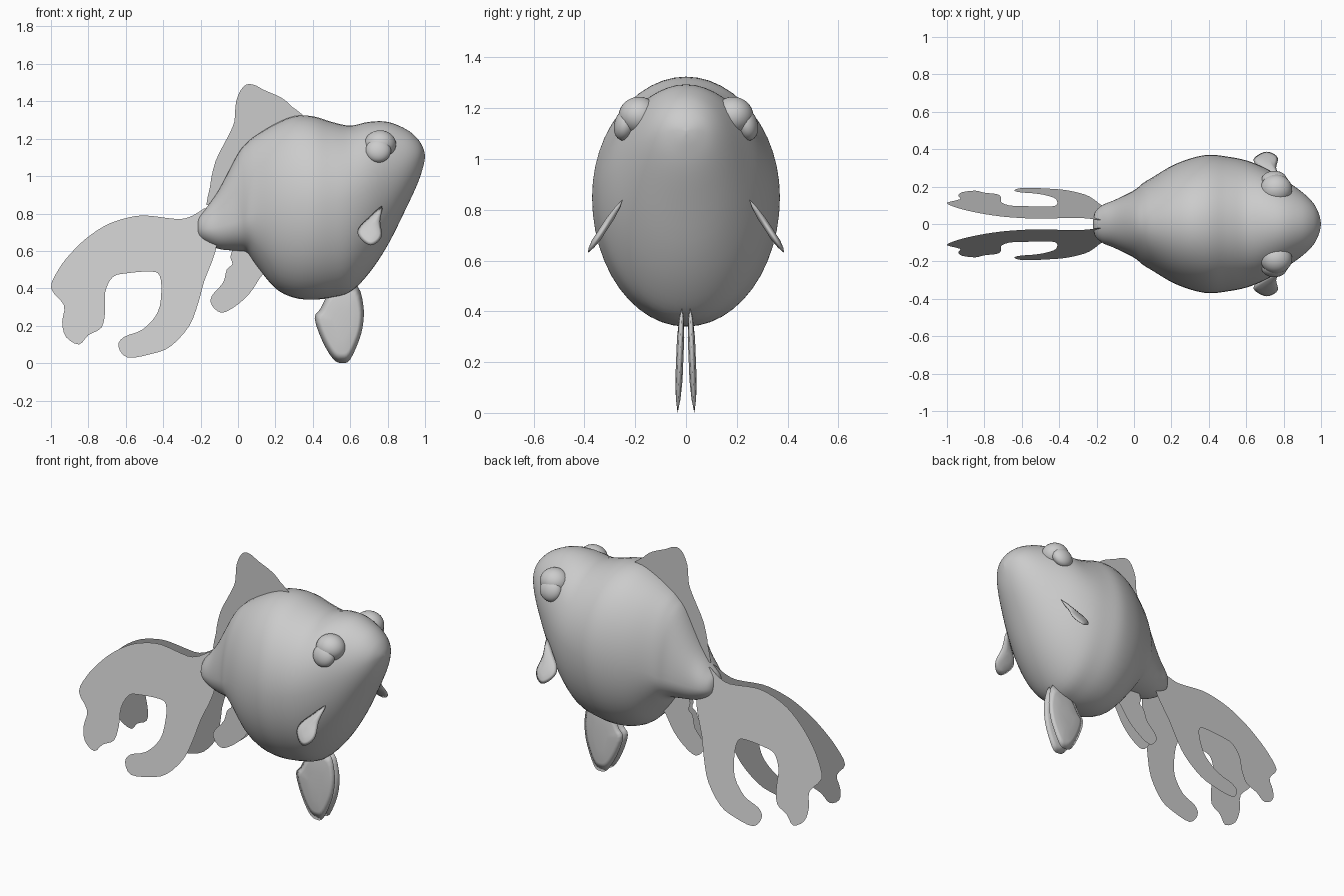
import bpy, bmesh, math
from mathutils import Vector

default_cube = bpy.data.objects.get("Cube")
if default_cube:
    bpy.data.objects.remove(default_cube, do_unlink=True)

# One matte grey for everything
grey = bpy.data.materials.new("light_grey")
grey.use_nodes = True
grey.diffuse_color = (0.6, 0.6, 0.6, 1)
shader = next(n for n in grey.node_tree.nodes if n.type == "BSDF_PRINCIPLED")
shader.inputs["Base Color"].default_value = grey.diffuse_color
shader.inputs["Roughness"].default_value = 0.7


def finish(name, bm, smooth):
    """Turn a bmesh into a named, coloured object."""
    mesh = bpy.data.meshes.new(name)
    bm.to_mesh(mesh)
    bm.free()
    mesh.materials.append(grey)
    if smooth:
        mesh.shade_smooth()
    obj = bpy.data.objects.new(name, mesh)
    bpy.context.collection.objects.link(obj)
    return obj


def spline(points, steps, closed):
    """Catmull-Rom curve through points given in hundredths of a unit."""
    pts = [Vector([c / 100 for c in p]) for p in points]
    count = len(pts)

    def at(i):
        return pts[i % count] if closed else pts[max(0, min(count - 1, i))]

    result = []
    for i in range(count if closed else count - 1):
        a, b, c, d = at(i - 1), at(i), at(i + 1), at(i + 2)
        for s in range(steps):
            t = s / steps
            result.append(b + (c - a) * (t / 2)
                          + (a * 2 - b * 5 + c * 4 - d) * (t * t / 2)
                          + (b * 3 - a - c * 3 + d) * (t ** 3 / 2))
    if not closed:
        result.append(pts[-1])
    return result


def loft_body(name, stations, segments=48):
    """Loft egg-shaped sections: x, top, widest height, bottom, half width."""
    bm = bmesh.new()
    rings = []
    for x, top, mid, bottom, width in spline(stations, 4, False):
        ring = []
        for k in range(segments):
            angle = math.tau * k / segments
            rise = math.sin(angle)
            reach = top - mid if rise > 0 else mid - bottom
            ring.append(bm.verts.new((x, width * math.cos(angle), mid + reach * rise)))
        rings.append(ring)
    for r, s in zip(rings, rings[1:]):
        for k in range(segments):
            n = (k + 1) % segments
            bm.faces.new((r[k], r[n], s[n], s[k]))
    bmesh.ops.remove_doubles(bm, verts=bm.verts, dist=0.0005)
    bmesh.ops.recalc_face_normals(bm, faces=bm.faces)
    return finish(name, bm, True)


def sheet_fin(name, outline, side, lean):
    """Paper-thin fin; lean(z) gives its distance from the centre plane."""
    bm = bmesh.new()
    face = bm.faces.new([bm.verts.new((p.x, side * lean(p.y), p.y))
                         for p in spline(outline, 3, True)])
    face.normal_update()
    if face.normal.y * side < 0:
        face.normal_flip()
    bmesh.ops.triangulate(bm, faces=[face])
    return finish(name, bm, False)


def padded_fin(name, outline, side, lean, thickness):
    """Leaf-shaped fin, sharp at the rim and swelling toward its middle."""
    bm = bmesh.new()
    curve = spline(outline, 3, True)
    centre = sum(curve, Vector((0, 0))) / len(curve)

    def ring(scale, offset):
        flat = [centre + (p - centre) * scale for p in curve]
        return [bm.verts.new((p.x, side * lean(p.y) + offset, p.y)) for p in flat]

    rim = ring(1, 0)
    for sign in (1, -1):
        outer = rim
        for scale, swell in ((0.75, 0.6), (0.4, 0.95)):
            inner = ring(scale, sign * swell * thickness / 2)
            for k in range(len(rim)):
                n = (k + 1) % len(rim)
                bm.faces.new((outer[k], outer[n], inner[n], inner[k]))
            outer = inner
        bm.faces.new(outer)
    bmesh.ops.recalc_face_normals(bm, faces=bm.faces)
    return finish(name, bm, True)


def ball(name, location, size, tilt):
    """Squashed smooth sphere."""
    bpy.ops.mesh.primitive_uv_sphere_add(segments=32, ring_count=16, radius=1,
                                         location=location, rotation=(tilt, 0, 0))
    obj = bpy.context.object
    obj.name = name
    obj.scale = size
    obj.data.materials.append(grey)
    obj.data.shade_smooth()


# Plump body from tail stalk to snout
loft_body("body", [
    (-22, 73, 72, 71, 0), (-21, 78, 72, 67, 6), (-17, 83, 72, 64, 10),
    (-10, 93, 73, 61, 13), (0, 112, 76, 60, 18), (5, 118, 78, 59, 22),
    (10, 122, 81, 52, 25), (20, 128, 83, 40, 31), (30, 132, 84, 35, 35),
    (40, 132, 85, 34, 37), (50, 129, 86, 35, 36), (60, 127, 88, 38, 34),
    (70, 129, 92, 48, 30), (80, 129, 98, 63, 24), (90, 125, 105, 83, 17),
    (96, 120, 109, 96, 11), (99, 115, 111, 105, 5), (100, 111, 111, 110, 0)])

# Fin outlines in the side plane
dorsal = [(-14, 84), (-15, 94), (-12, 108), (-6, 120), (-2, 129), (-1, 140),
          (3, 148), (8, 149), (14, 146), (23, 142), (29, 137), (35, 129), (20, 108)]
tail = [(-16, 83), (-24, 79), (-32, 77), (-50, 79), (-62, 77), (-72, 73),
        (-82, 66), (-90, 58), (-96, 50), (-100, 40), (-93, 31), (-94, 22),
        (-92, 14), (-85, 10), (-80, 15), (-73, 19), (-71, 28), (-71, 38),
        (-67, 46), (-60, 48), (-47, 49), (-42, 47), (-41, 38), (-43, 27),
        (-51, 18), (-61, 14), (-64, 9), (-59, 3), (-46, 5), (-36, 9),
        (-26, 20), (-21, 33), (-18, 44), (-12, 60), (-11, 74)]
anal = [(-1, 63), (-4, 57), (-3, 53), (-6, 50), (-8, 43), (-14, 36), (-14, 31),
        (-9, 27), (-2, 30), (6, 37), (12, 46), (17, 53), (8, 62)]
pelvic = [(49, 38), (44, 29), (41, 24), (45, 12), (51, 2), (56, 0), (60, 2),
          (65, 13), (67, 22), (67, 31), (64, 41), (56, 42)]
pectoral = [(77, 84), (70, 78), (65, 73), (64, 69), (67, 65), (71, 63),
            (75, 65), (77, 69), (76, 76)]

sheet_fin("dorsal_fin", dorsal, 1, lambda z: 0.0)

# Paired fins and bulging eyes
for side, label in ((1, "back"), (-1, "front")):
    sheet_fin(label + "_tail_fin", tail, side, lambda z: 0.2 - 0.217 * z)
    sheet_fin(label + "_anal_fin", anal, side, lambda z: 0.055 - 0.07 * z)
    padded_fin(label + "_pelvic_fin", pelvic, side, lambda z: 0.033 - 0.04 * z, 0.03)
    padded_fin(label + "_pectoral_fin", pectoral, side,
               lambda z: 0.25 + 0.65 * (0.84 - z), 0.035)
    ball(label + "_eye_socket", (0.76, side * 0.185, 1.17), (0.085, 0.08, 0.075), 0)
    ball(label + "_eye", (0.75, side * 0.237, 1.137), (0.068, 0.045, 0.066), side * 0.3)
